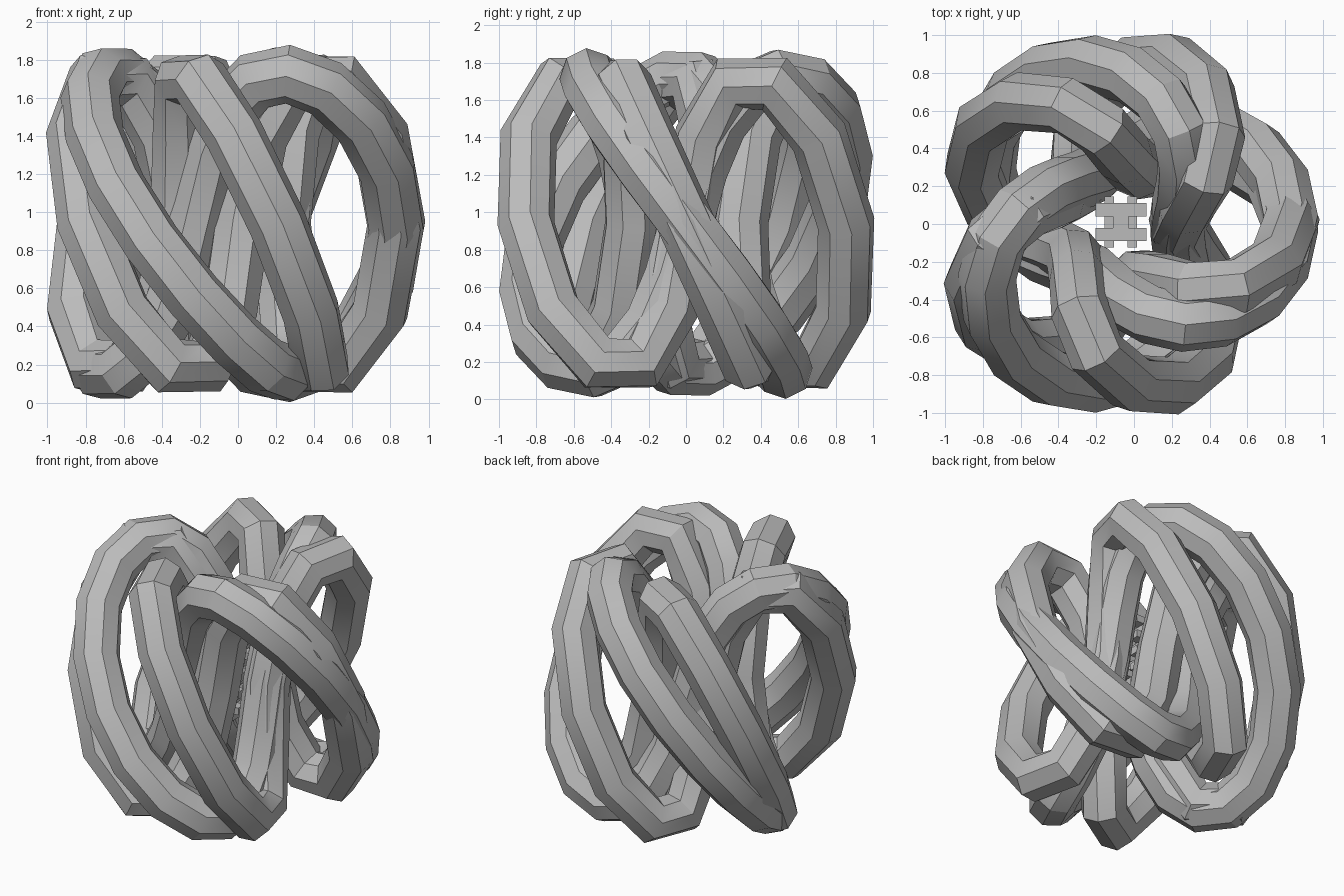
import bpy, bmesh, math
from mathutils import Matrix, Vector

if "Cube" in bpy.data.objects:
    bpy.data.objects.remove(bpy.data.objects["Cube"])

AXIS_X, MID_Z = -0.07, 0.94      # vertical axis of the knots
TUBE = 0.155                     # tube radius

grey = bpy.data.materials.new("plain_grey")
grey.diffuse_color = (0.5, 0.5, 0.5, 1)
grey.use_nodes = True
grey.node_tree.nodes["Principled BSDF"].inputs["Base Color"].default_value = grey.diffuse_color


def knot(name, lobes, steps=50, ring=0.6, swing=0.3, rise=0.785):
    """Eight-sided tube along a knot that circles the axis twice."""
    curve = bpy.data.curves.new(name + "_path", 'CURVE')
    curve.dimensions = '3D'
    curve.bevel_depth = TUBE
    curve.bevel_resolution = 2
    spline = curve.splines.new('POLY')
    spline.points.add(steps - 1)
    spline.use_cyclic_u = True
    for i, p in enumerate(spline.points):
        t = 2 * math.pi * i / steps
        r = ring + swing * math.cos(lobes * t)
        p.co = (AXIS_X + r * math.cos(2 * t), r * math.sin(2 * t),
                MID_Z - rise * math.sin(lobes * t), 1)
    path = bpy.data.objects.new(name + "_path", curve)
    bpy.context.collection.objects.link(path)
    bpy.context.view_layer.update()
    mesh = bpy.data.meshes.new_from_object(
        path.evaluated_get(bpy.context.evaluated_depsgraph_get()))
    bpy.data.objects.remove(path)
    mesh.materials.clear()
    mesh.materials.append(grey)
    obj = bpy.data.objects.new(name, mesh)
    bpy.context.collection.objects.link(obj)
    bpy.ops.object.select_all(action='DESELECT')
    obj.select_set(True)
    bpy.context.view_layer.objects.active = obj
    bpy.ops.object.shade_smooth_by_angle(angle=math.radians(30))
    return obj


# Two interlaced tubes
knot("three_lobed_knot", 3)
knot("five_lobed_knot", 5)


def add_box(bm, centre, size):
    bmesh.ops.create_cube(bm, size=1, matrix=Matrix.Translation(Vector(centre))
                          @ Matrix.Diagonal((*size, 1)))


# Small column of crossed bars on the axis
bm = bmesh.new()
layers, low, high = 12, 0.62, 1.3
pitch = (high - low) / layers
for i in range(layers):
    z = low + (i + 0.5) * pitch
    for side in (-1, 1):
        if i % 2:
            add_box(bm, (AXIS_X, 0.01 + side * 0.065, z), (0.27, 0.07, pitch * 0.9))
        else:
            add_box(bm, (AXIS_X + side * 0.06, 0.01, z), (0.05, 0.27, pitch * 0.9))
add_box(bm, (AXIS_X, 0.01, (low + high) / 2), (0.08, 0.08, high - low))
mesh = bpy.data.meshes.new("core_bars")
bm.to_mesh(mesh)
bm.free()
mesh.materials.append(grey)
bpy.context.collection.objects.link(bpy.data.objects.new("core_bars", mesh))
